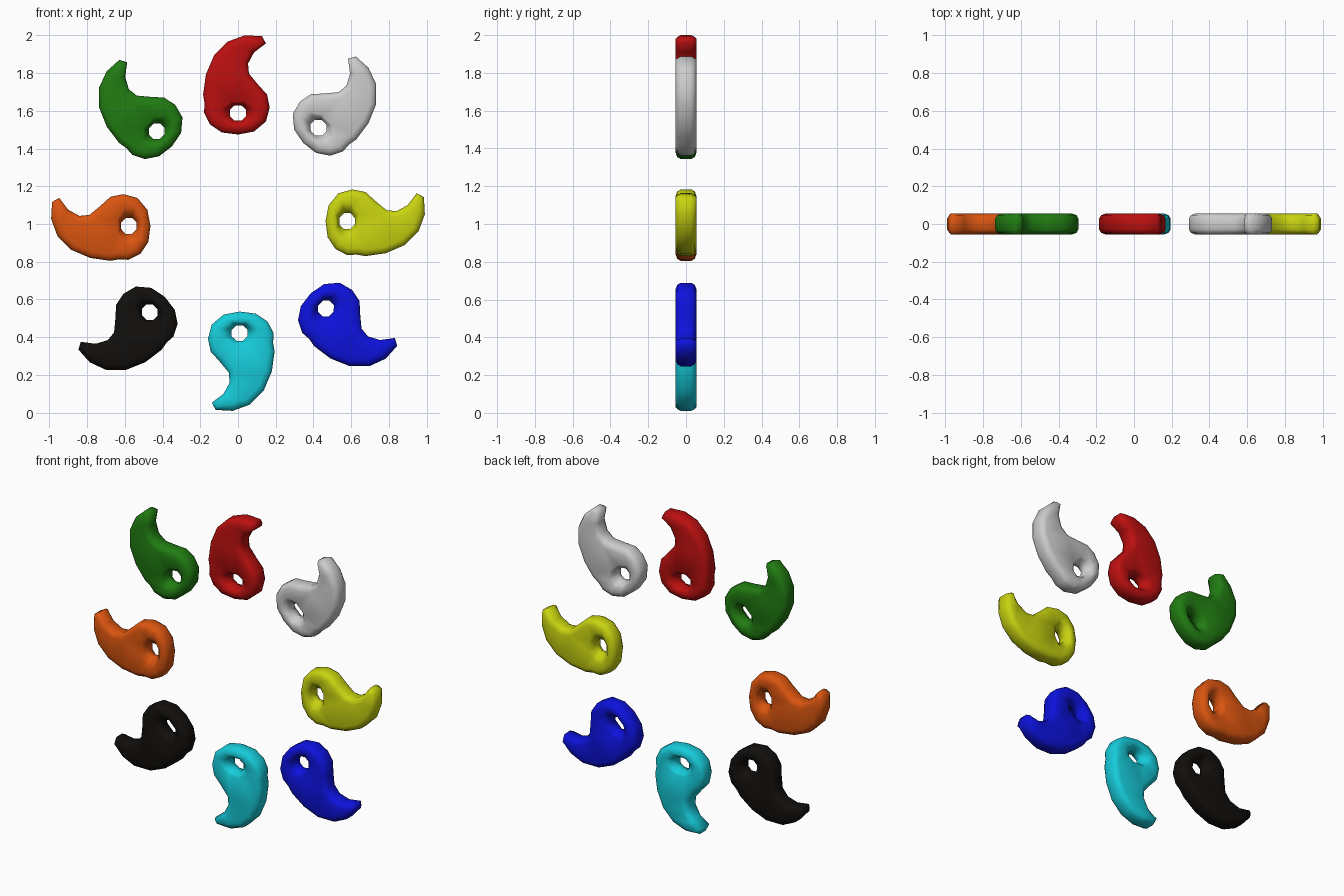
import bpy, bmesh, math
from mathutils import Vector, Matrix

if "Cube" in bpy.data.objects:
    bpy.data.objects.remove(bpy.data.objects["Cube"])

# Comma-shaped bead outline (x, z) measured from the ring centre, head at the bottom
OUTLINE = [(.148, .957), (.085, .909), (.053, .85), (.058, .797), (.106, .739),
           (.154, .686), (.168, .617), (.148, .543), (.085, .49), (0, .474),
           (-.085, .485), (-.148, .527), (-.18, .59), (-.177, .638), (-.185, .686),
           (-.17, .792), (-.127, .893), (-.053, .967), (.037, 1.0), (.127, .995)]
HOLE = Vector((0, .588))


def inset(points, d):
    """Move a clockwise outline inwards, less where the tip is thin."""
    pts = [Vector(p) for p in points]
    out = []
    for i, p in enumerate(pts):
        a, b = pts[i - 1], pts[(i + 1) % len(pts)]
        t1, t2 = (p - a).normalized(), (b - p).normalized()
        n = (Vector((t1.y, -t1.x)) + Vector((t2.y, -t2.x))).normalized()
        near_tip = i in (0, len(pts) - 1)
        out.append(p + n * (min(d, .016) if near_tip else d))
    return out


def hole_ring(rx, rz):
    angles = [math.radians(22.5 + 45 * k) for k in range(8)]
    return [HOLE + Vector((rx * math.cos(a), rz * math.sin(a))) for a in angles]


def bridge(bm, a, b):
    for i in range(len(a)):
        j = (i + 1) % len(a)
        bm.faces.new((a[i], a[j], b[j], b[i]))


def loop_edges(bm, loop):
    return [bm.edges.get((loop[i - 1], loop[i])) for i in range(len(loop))]


def make_bead(name, angle, mirror, offset, color):
    bm = bmesh.new()

    def ring(pts, y):
        return [bm.verts.new((p.x, y, p.y)) for p in pts]

    # rounded rim, from front to back
    profile = [(.034, .055), (.011, .047), (.0, .028)]
    levels = [(d, -y) for d, y in profile] + [(d, y) for d, y in reversed(profile)]
    outer = [ring(inset(OUTLINE, d), y) for d, y in levels]
    # funnel-shaped hole, wide at both faces
    funnel = [(.1, .066, .055), (.078, .056, .043), (.046, .044, .016)]
    steps = [(a, b, -y) for a, b, y in funnel] + [(a, b, y) for a, b, y in reversed(funnel)]
    inner = [ring(hole_ring(a, b), y) for a, b, y in steps]
    for rings in (outer, inner):
        for a, b in zip(rings, rings[1:]):
            bridge(bm, a, b)
    # front and back faces
    for k in (0, -1):
        edges = loop_edges(bm, outer[k]) + loop_edges(bm, inner[k])
        bmesh.ops.triangle_fill(bm, edges=edges, use_beauty=True)

    # place round the ring
    m = Matrix.Translation((offset[0], 0, 1 + offset[1])) @ Matrix.Rotation(-math.radians(angle), 4, 'Y')
    if mirror:
        m = Matrix.Diagonal((-1, 1, 1, 1)) @ m
    bmesh.ops.transform(bm, matrix=m, verts=bm.verts)
    bmesh.ops.recalc_face_normals(bm, faces=bm.faces)
    for f in bm.faces:
        f.smooth = True
    mesh = bpy.data.meshes.new(name)
    bm.to_mesh(mesh)
    bm.free()
    obj = bpy.data.objects.new(name, mesh)
    bpy.context.collection.objects.link(obj)
    if color:
        mat = bpy.data.materials.new(name)
        mat.diffuse_color = (*color, 1)
        mat.use_nodes = True
        mat.node_tree.nodes["Principled BSDF"].inputs["Base Color"].default_value = mat.diffuse_color
        mesh.materials.append(mat)


# name, turn (degrees), mirrored, offset, colour
make_bead("red_bead", 0, False, (0, 0), (.5, .005, .005))
make_bead("green_bead", 45, False, (-.015, .076), (.015, .2, .006))
make_bead("orange_bead", 90, False, (.01, -.01), (.7, .09, .005))
make_bead("black_bead", 135, False, (-.052, -.052), (.006, .005, .004))
make_bead("cyan_bead", 180, False, (.009, .01), (.008, .6, .7))
make_bead("grey_bead", 45, True, (-.011, .094), None)
make_bead("yellow_bead", 90, True, (.01, .015), (.58, .65, .005))
make_bead("blue_bead", 135, True, (-.05, -.032), (.004, .006, .72))
